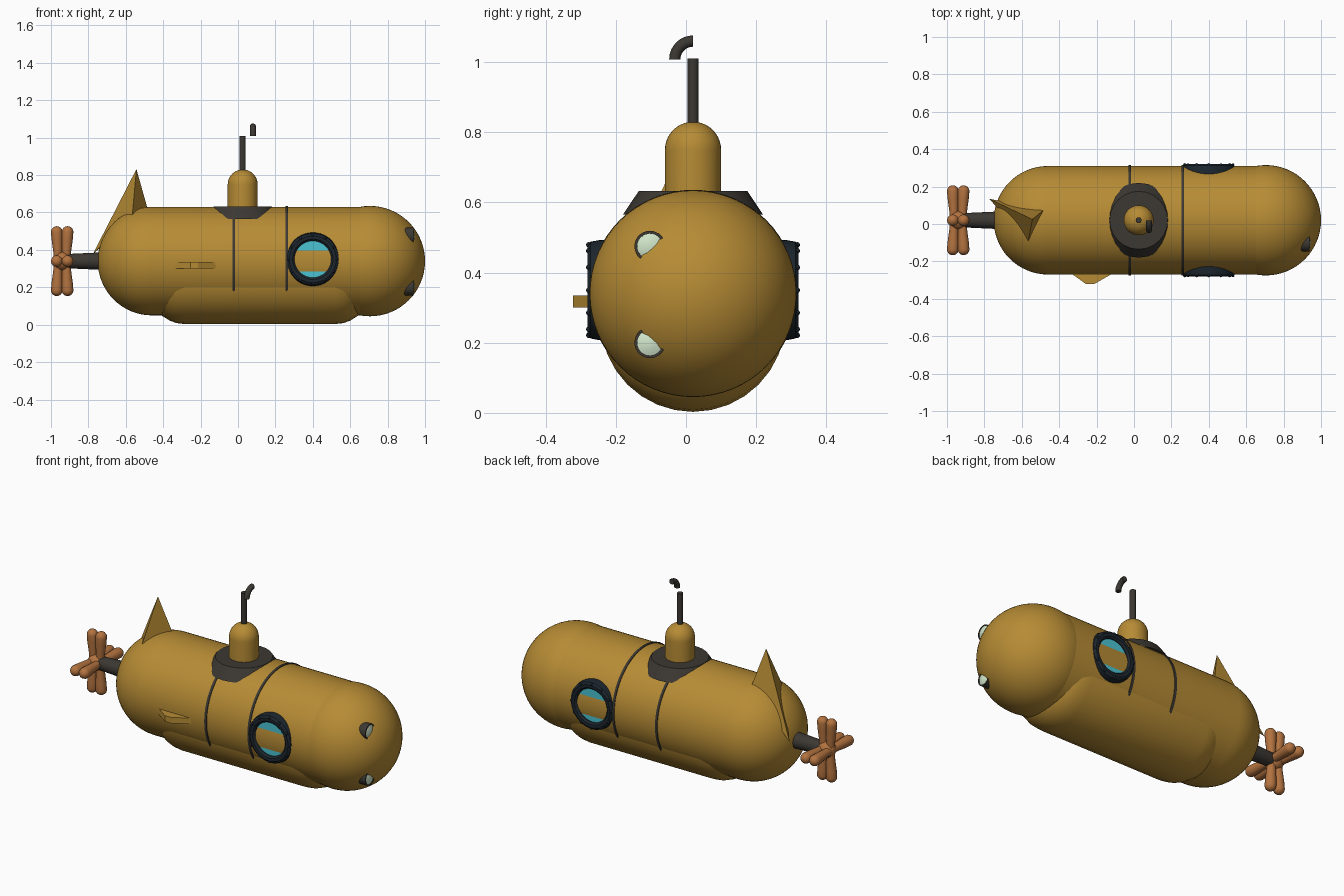
import bpy, bmesh
from math import pi, sin, cos, radians
from mathutils import Vector, Matrix

if "Cube" in bpy.data.objects:
    bpy.data.objects.remove(bpy.data.objects["Cube"])

CY, CZ = 0.02, 0.34   # hull axis


def material(name, rgb):
    m = bpy.data.materials.new(name)
    m.diffuse_color = (*rgb, 1)
    m.use_nodes = True
    m.node_tree.nodes["Principled BSDF"].inputs["Base Color"].default_value = m.diffuse_color
    return m


OCHRE = material("ochre", (0.47, 0.26, 0.035))
DARK = material("dark_metal", (0.045, 0.04, 0.033))
NAVY = material("navy_rubber", (0.012, 0.02, 0.028))
GLASS = material("cyan_glass", (0.07, 0.55, 0.65))
LENS = material("pale_lens", (0.65, 0.8, 0.6))
COPPER = material("copper", (0.45, 0.17, 0.05))


def finish(name, bm, mat, smooth=35):
    bmesh.ops.recalc_face_normals(bm, faces=bm.faces)
    me = bpy.data.meshes.new(name)
    bm.to_mesh(me)
    bm.free()
    ob = bpy.data.objects.new(name, me)
    bpy.context.collection.objects.link(ob)
    me.materials.append(mat)
    if smooth:
        bpy.ops.object.select_all(action='DESELECT')
        ob.select_set(True)
        bpy.context.view_layer.objects.active = ob
        bpy.ops.object.shade_smooth_by_angle(angle=radians(smooth))
    return ob


ALONG = {'X': Matrix.Rotation(pi / 2, 4, 'Y'), 'Z': Matrix.Identity(4),
         'Y': Matrix.Rotation(-pi / 2, 4, 'X'), '-Y': Matrix.Rotation(pi / 2, 4, 'X')}


def revolve(bm, profile, axis, origin, n=48, closed=False):
    """Turn (radius, height) points around an axis; closed makes a ring section."""
    m = Matrix.Translation(origin) @ ALONG[axis]
    rings = []
    for r, h in profile:
        if r < 1e-6:
            rings.append([bm.verts.new(m @ Vector((0, 0, h)))] * n)
        else:
            rings.append([bm.verts.new(m @ Vector((r * cos(2 * pi * i / n), r * sin(2 * pi * i / n), h)))
                          for i in range(n)])
    pairs = list(zip(rings, rings[1:])) + ([(rings[-1], rings[0])] if closed else [])
    for a, b in pairs:
        for i in range(n):
            j = (i + 1) % n
            bm.faces.new(list(dict.fromkeys((a[i], a[j], b[j], b[i]))))


def lathe(name, mat, profile, axis, origin, n=48, closed=False, smooth=35):
    bm = bmesh.new()
    revolve(bm, profile, axis, origin, n, closed)
    return finish(name, bm, mat, smooth)


def hull_solid(name, mat, points, faces):
    bm = bmesh.new()
    vs = [bm.verts.new(p) for p in points]
    for f in faces:
        bm.faces.new([vs[i] for i in f])
    return finish(name, bm, mat, 0)


def arc(r, h, a0, a1, k):
    return [(r * cos(a0 + (a1 - a0) * i / k), h + r * sin(a0 + (a1 - a0) * i / k)) for i in range(k + 1)]


# main hull with domed stern, and slightly larger nose ball
lathe("hull", OCHRE, arc(0.29, -0.46, -pi / 2, 0, 16) + [(0.29, 0.72), (0, 0.72)], 'X', (0, CY, CZ), 64)
lathe("nose", OCHRE, arc(0.295, 0.705, -pi / 2, pi / 2, 32), 'X', (0, CY, CZ), 64)

# rounded keel below the hull
half = [(0, -0.455), (0.12, -0.453), (0.17, -0.441), (0.217, -0.41), (0.245, -0.365), (0.258, -0.33), (0.264, -0.28)]
keel = half + [(r, 0.235 - h) for r, h in reversed(half)]
lathe("keel", OCHRE, keel, 'X', (0, CY, 0.267), 32)

# seam bands
for i, x in enumerate((-0.023, 0.26)):
    lathe(f"seam_band_{i + 1}", DARK, [(0.28, -0.007), (0.294, -0.007), (0.296, 0), (0.294, 0.007), (0.28, 0.007)],
          'X', (x, CY, CZ), 64, True)

# tower, collar and periscope
lathe("tower", OCHRE, [(0, 0.55), (0.08, 0.55)] + arc(0.08, 0.75, 0, pi / 2, 10), 'Z', (0.025, CY, 0), 40)
lathe("tower_collar", DARK, [(0, 0.565), (0.2, 0.565), (0.155, 0.632), (0, 0.633)], 'Z', (0.025, CY, 0), 24, smooth=20)
lathe("periscope_pole", DARK, [(0, 0.8), (0.016, 0.8), (0.016, 1.01), (0, 1.01)], 'Z', (0.025, CY, 0), 20)
bm = bmesh.new()
rings = []
for i in range(9):
    a = pi / 2 + pi / 2 * i / 8
    rings.append([bm.verts.new((0.08 + 0.016 * cos(t), CY + (0.052 + 0.016 * sin(t)) * cos(a),
                                1.008 + (0.052 + 0.016 * sin(t)) * sin(a)))
                  for t in (2 * pi * k / 16 for k in range(16))])
for a, b in zip(rings, rings[1:]):
    for k in range(16):
        bm.faces.new((a[k], a[k - 1], b[k - 1], b[k]))
bm.faces.new(rings[0])
bm.faces.new(rings[-1])
finish("periscope_elbow", bm, DARK)

# pointed tail fin and single side fin
hull_solid("tail_fin", OCHRE,
           [(-0.543, 0.025, 0.832), (-0.775, 0.135, 0.38), (-0.482, 0.075, 0.615), (-0.565, -0.09, 0.59)],
           [(0, 1, 2), (0, 2, 3), (0, 3, 1), (1, 3, 2)])
tri = [(-0.37, -0.24), (-0.07, -0.24), (-0.215, -0.322), (-0.255, -0.322)]
hull_solid("side_fin", OCHRE, [(x, y, z) for z in (0.3, 0.335) for x, y in tri],
           [(0, 1, 2, 3), (4, 5, 6, 7)] + [(i, (i + 1) % 4, (i + 1) % 4 + 4, i + 4) for i in range(4)])

# portholes on both sides: bolted rim and flat glass
for side, s, axis in (("front", -1, '-Y'), ("back", 1, 'Y')):
    o = (0.4, CY, 0.35)
    rim = [(0.098, 0.22), (0.14, 0.22), (0.143, 0.265), (0.138, 0.292), (0.125, 0.301), (0.108, 0.3), (0.098, 0.29)]
    lathe(f"porthole_rim_{side}", NAVY, rim, axis, o, 40, True)
    lathe(f"porthole_glass_{side}", GLASS, [(0, 0.26), (0.1, 0.26), (0.1, 0.2845), (0, 0.2845)], axis, o, 40)
    bm = bmesh.new()
    for k in range(12):
        a = 2 * pi * k / 12
        p = Vector((0.4 + 0.129 * cos(a), CY + s * 0.297, 0.35 + 0.129 * sin(a)))
        bmesh.ops.create_uvsphere(bm, u_segments=8, v_segments=6, radius=0.008, matrix=Matrix.Translation(p))
    finish(f"porthole_bolts_{side}", bm, NAVY)

# headlamps sunk into the nose
for side, z in (("upper", 0.475), ("lower", 0.2)):
    o = (0, -0.103, z)
    lathe(f"headlamp_rim_{side}", DARK, [(0.035, 0.86), (0.044, 0.86), (0.044, 0.938), (0.036, 0.938)], 'X', o, 28, True)
    lathe(f"headlamp_lens_{side}", LENS, [(0, 0.87), (0.036, 0.87), (0.036, 0.936), (0.02, 0.942), (0, 0.944)], 'X', o, 28)

# propeller shaft and four double-lobed blades
lathe("propeller_shaft", DARK, [(0, -0.96), (0.036, -0.96), (0.048, -0.7), (0, -0.7)], 'X', (0, CY, CZ), 24)
bm = bmesh.new()
lobe = [(0, -0.02), (0.024, -0.02), (0.024, 0.05), (0.03, 0.12)] + arc(0.031, 0.156, 0, pi / 2, 6)
for k in range(4):
    for tilt in (-1, 1):
        start = len(bm.verts)
        revolve(bm, lobe, 'Z', (0, 0, 0), 16)
        bm.verts.ensure_lookup_table()
        m = (Matrix.Translation((-0.94, CY, CZ)) @ Matrix.Rotation(k * pi / 2, 4, 'X')
             @ Matrix.Translation((tilt * 0.021, 0, 0)) @ Matrix.Rotation(tilt * 0.05, 4, 'Y'))
        for v in bm.verts[start:]:
            v.co = m @ v.co
finish("propeller_blades", bm, COPPER)
lathe("propeller_hub", COPPER, arc(0.05, -0.94, -pi / 2, pi / 2, 12), 'X', (0, CY, CZ), 24)
